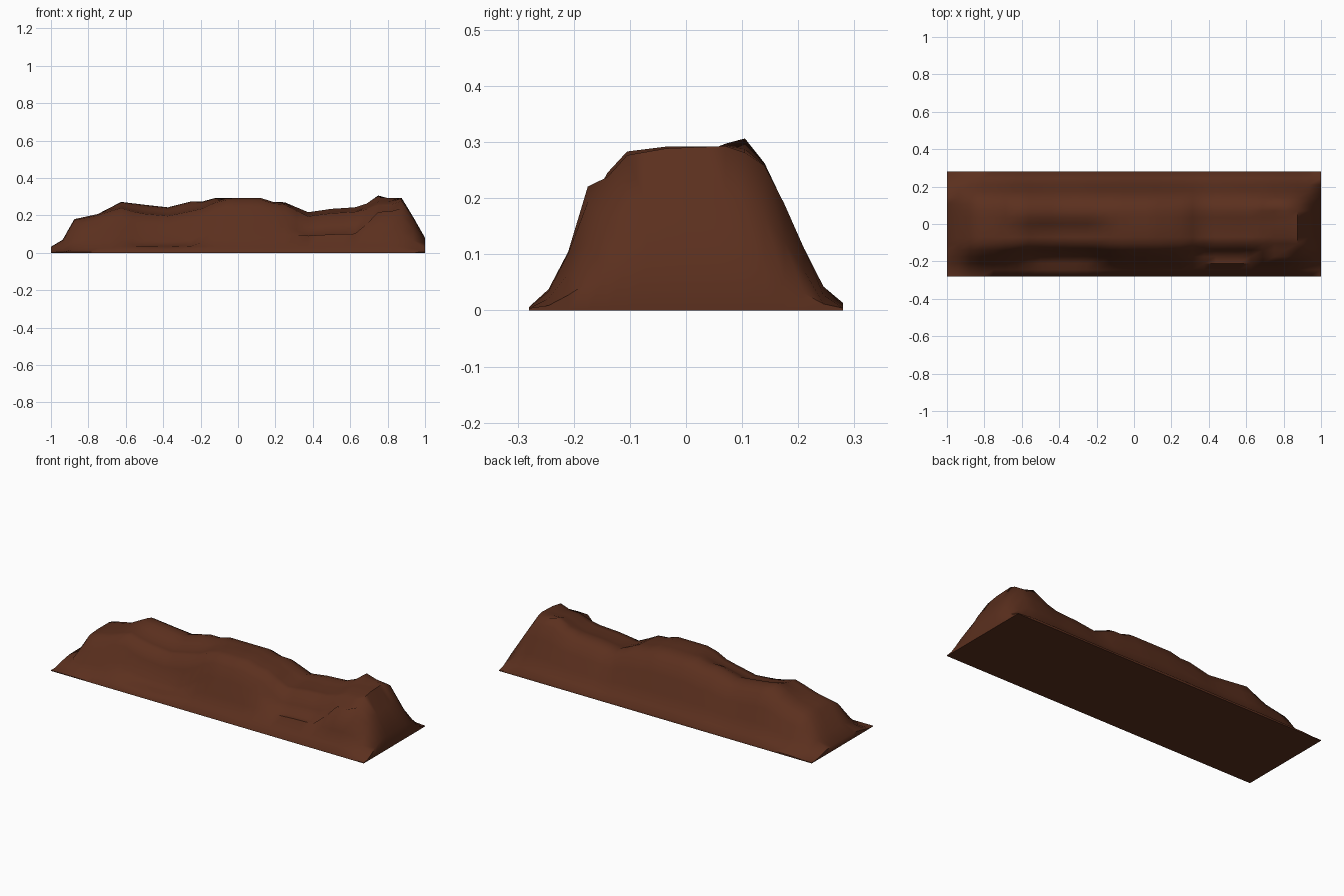
import bpy, bmesh, math

if "Cube" in bpy.data.objects:
    bpy.data.objects.remove(bpy.data.objects["Cube"])

NX, NY = 32, 16
LX, LY = 1.0, 0.28


def lerp_keys(keys, t):
    for (a, va), (b, vb) in zip(keys, keys[1:]):
        if t <= b:
            return va + (vb - va) * max(0, (t - a) / (b - a))
    return keys[-1][1]


# Ridge height along the length
ridge = [(-1, .032), (-.9375, .07), (-.875, .18), (-.75, .207), (-.625, .272),
         (-.5, .257), (-.375, .243), (-.25, .275), (-.1875, .275), (-.125, .292),
         (.125, .292), (.1875, .272), (.25, .27), (.375, .217), (.5, .235),
         (.625, .243), (.6875, .26), (.75, .288), (.875, .293), (.9375, .19), (1, .08)]

# Cross-sections (share of ridge height): shared back, different fronts
back = [(.07, 1), (.105, .96), (.14, .88), (.175, .65), (.21, .38), (.245, .145), (.28, .045)]
plain = [(-.28, .02), (-.245, .11), (-.21, .34), (-.175, .62), (-.14, .84),
         (-.105, .97), (-.035, 1)] + back
left_ledge = [(-.28, .02), (-.245, .13), (-.21, .15), (-.175, .25), (-.14, .56),
              (-.105, .81), (-.035, .84), (.035, .98)] + back
right_ledge = [(-.28, .02), (-.245, .14), (-.21, .42), (-.175, .42), (-.14, .62),
               (-.105, .9), (-.035, .92), (.035, .96)] + back
lump = [(-.28, .02), (-.245, .13), (-.21, .36), (-.175, .76), (-.14, .74),
        (-.105, .88), (-.035, .95)] + back

# Which cross-section applies where
stations = [(-1, plain), (-.75, plain), (-.53, left_ledge), (-.25, left_ledge),
            (-.06, plain), (.22, plain), (.36, right_ledge), (.625, right_ledge),
            (.75, lump), (.8125, lump), (.9, plain), (1, plain)]


def height(x, y):
    r = lerp_keys(ridge, x)
    h = r * lerp_keys([(s, lerp_keys(p, y)) for s, p in stations], x)
    # small peak on the back right crest
    h += .03 * max(0, 1 - abs(x - .75) / .09) * max(0, 1 - abs(y - .105) / .05)
    return max(h, .004)


# Mound surface
bm = bmesh.new()
grid = []
for i in range(NX + 1):
    x = -LX + 2 * LX * i / NX
    row = []
    for j in range(NY + 1):
        y = -LY + 2 * LY * j / NY
        row.append(bm.verts.new((x, y, height(x, y))))
    grid.append(row)
for i in range(NX):
    for j in range(NY):
        bm.faces.new((grid[i][j], grid[i + 1][j], grid[i + 1][j + 1], grid[i][j + 1]))

# Skirt down to the ground and flat underside
rim = ([grid[i][0] for i in range(NX)] + [grid[NX][j] for j in range(NY)]
       + [grid[i][NY] for i in range(NX, 0, -1)] + [grid[0][j] for j in range(NY, 0, -1)])
foot = [bm.verts.new((v.co.x, v.co.y, 0)) for v in rim]
n = len(rim)
for k in range(n):
    m = (k + 1) % n
    bm.faces.new((foot[k], foot[m], rim[m], rim[k]))
bm.faces.new(foot[::-1])
bmesh.ops.recalc_face_normals(bm, faces=bm.faces)

mesh = bpy.data.meshes.new("dirt_mound")
bm.to_mesh(mesh)
bm.free()
mound = bpy.data.objects.new("dirt_mound", mesh)
bpy.context.collection.objects.link(mound)

# Brown earth
mat = bpy.data.materials.new("earth")
mat.diffuse_color = (.105, .029, .013, 1)
mat.use_nodes = True
mat.node_tree.nodes["Principled BSDF"].inputs["Base Color"].default_value = mat.diffuse_color
mesh.materials.append(mat)

bpy.context.view_layer.objects.active = mound
mound.select_set(True)
bpy.ops.object.shade_smooth_by_angle(angle=math.radians(60))
